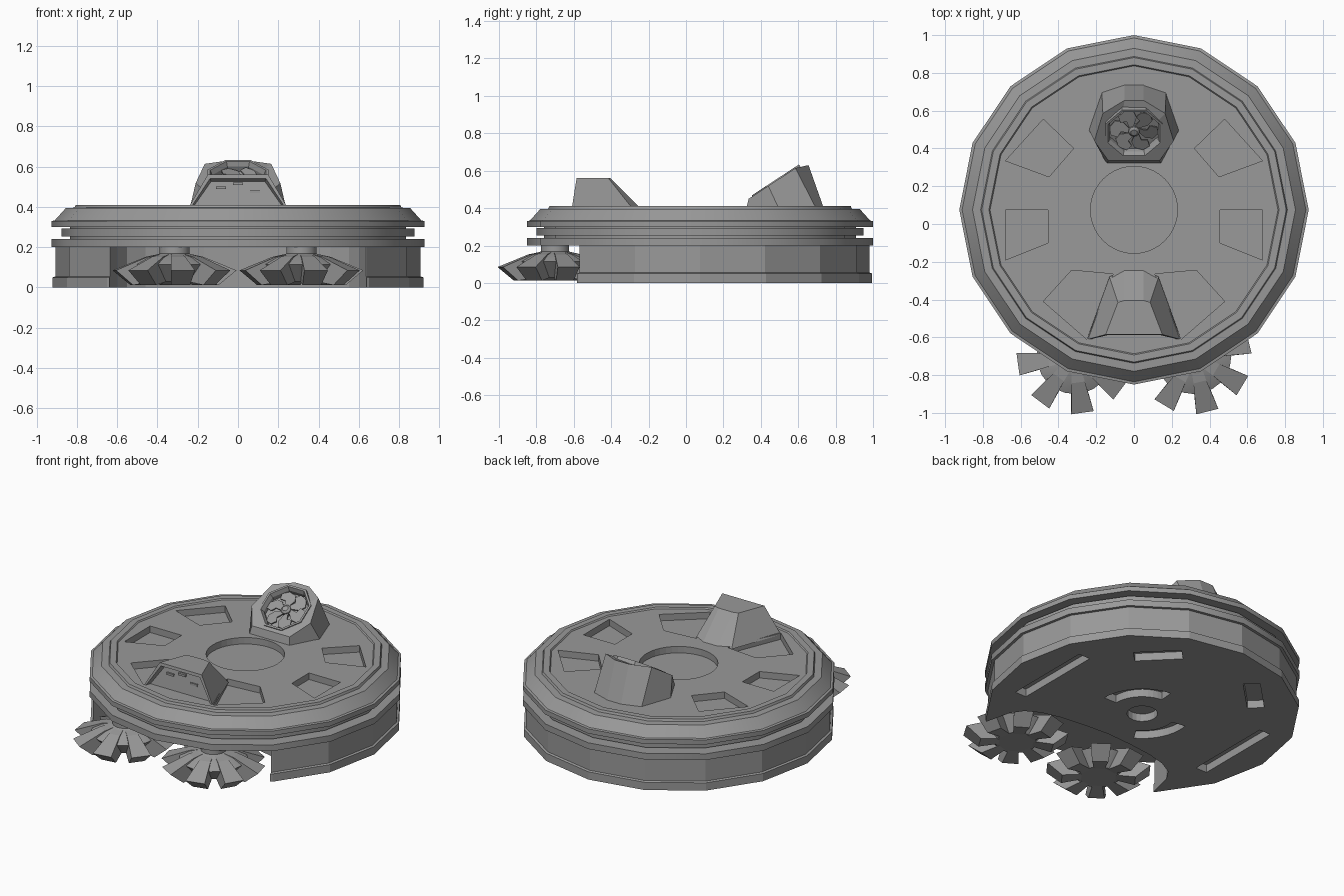
import bpy, bmesh, math
from mathutils import Matrix, Vector

if "Cube" in bpy.data.objects:
    bpy.data.objects.remove(bpy.data.objects["Cube"])

CY = 0.075  # disc centre in y
grey = bpy.data.materials.new("hull_grey")
grey.diffuse_color = (0.32, 0.32, 0.32, 1)
grey.use_nodes = True
grey.node_tree.nodes["Principled BSDF"].inputs["Base Color"].default_value = grey.diffuse_color


def make(name, bm, angle=0):
    bmesh.ops.recalc_face_normals(bm, faces=bm.faces)
    me = bpy.data.meshes.new(name)
    bm.to_mesh(me)
    bm.free()
    me.materials.append(grey)
    ob = bpy.data.objects.new(name, me)
    bpy.context.collection.objects.link(ob)
    if angle:
        pick(ob)
        bpy.ops.object.shade_smooth_by_angle(angle=math.radians(angle))
    return ob


def pick(ob):
    bpy.ops.object.select_all(action='DESELECT')
    ob.select_set(True)
    bpy.context.view_layer.objects.active = ob


def loft(bm, loops, closed=False):
    """Bridge matching vertex loops with quads."""
    rings = [[bm.verts.new(p) for p in loop] for loop in loops]
    n = len(rings[0])
    pairs = list(zip(rings, rings[1:])) + ([(rings[-1], rings[0])] if closed else [])
    for a, b in pairs:
        for i in range(n):
            bm.faces.new((a[i], a[(i + 1) % n], b[(i + 1) % n], b[i]))
    if not closed:
        bm.faces.new(rings[0])
        bm.faces.new(rings[-1])


def circle(r, z, n, c=(0, 0), a0=math.pi / 2):
    return [(c[0] + r * math.cos(a0 + 2 * math.pi * i / n),
             c[1] + r * math.sin(a0 + 2 * math.pi * i / n), z) for i in range(n)]


def prism(bm, pts, z0, z1):
    loft(bm, [[(x, y, z0) for x, y in pts], [(x, y, z1) for x, y in pts]])


def cut(ob, *builders):
    """Subtract each builder's solid from the object."""
    for build in builders:
        bm = bmesh.new()
        build(bm)
        cutter = make("cutter", bm)
        cutter.hide_render = True
        mod = ob.modifiers.new("cut", 'BOOLEAN')
        mod.operation, mod.solver, mod.object = 'DIFFERENCE', 'EXACT', cutter
        pick(ob)
        bpy.ops.object.modifier_apply(modifier=mod.name)
        bpy.data.objects.remove(cutter)


def lathe(name, profile, angle=0):
    bm = bmesh.new()
    loft(bm, [circle(r, z, 16, (0, CY)) for r, z in profile])
    return make(name, bm, angle)


def flip(pts):
    return [(-x, y) for x, y in pts]


# Upper shell with grooved edge and stepped top rim
upper = lathe("upper_shell", [(.925, .2), (.925, .24), (.835, .24), (.835, .254), (.875, .254),
                              (.875, .293), (.835, .293), (.835, .30), (.925, .30), (.925, .33),
                              (.91, .333), (.855, .394), (.812, .396), (.806, .41), (.768, .41),
                              (.762, .402)], 28)
pockets = [[(.455, .075), (.68, .075), (.68, -.19), (.455, -.10)],
           [(.48, .555), (.32, .40), (.45, .25), (.68, .335)],
           [(.33, -.245), (.11, -.265), (.25, -.61), (.48, -.41)]]


def top_pockets(bm):
    for p in pockets:
        prism(bm, p, .36, .5)
        prism(bm, flip(p), .36, .5)
    loft(bm, [circle(.23, z, 40, (0, CY)) for z in (.36, .5)])


cut(upper, top_pockets)

# Lower skirt with a wide brush bay and underside slots
skirt = lathe("lower_skirt", [(.92, 0), (.92, .05), (.907, .055), (.907, .2)])


def bay(bm):
    half = [(.66, -1.2), (.638, -.58), (.60, -.42), (.55, -.345), (.46, -.295), (.34, -.265), (.17, -.245)]
    prism(bm, half + [(0, -.235)] + flip(half[::-1]), -.1, .3)


def arc(r0, r1, a0, a1, n=10):
    ang = [math.radians(a0 + (a1 - a0) * i / n) for i in range(n + 1)]
    return ([(r0 * math.cos(a), CY + r0 * math.sin(a)) for a in ang]
            + [(r1 * math.cos(a), CY + r1 * math.sin(a)) for a in reversed(ang)])


def slots(bm):
    side = [(.65, -.21), (.73, -.21), (.73, .37), (.65, .37)]
    diag = [(.43, .52), (.50, .59), (.30, .79), (.23, .72)]
    for p in (side, diag):
        prism(bm, p, -.1, .05)
        prism(bm, flip(p), -.1, .05)
    prism(bm, arc(.2, .29, 0, 85), -.1, .05)
    prism(bm, arc(.2, .29, 170, 240), -.1, .05)
    loft(bm, [circle(.09, z, 20, (0, CY)) for z in (-.1, .05)])


cut(skirt, bay, slots)

# Side brushes: hub, spindle and eight splayed blades
for label, side, start in (("left", -1, 278), ("right", 1, 284)):
    c = (side * .315, -.70)
    bm = bmesh.new()
    loft(bm, [circle(r, z, 24, c) for r, z in ((.12, .03), (.2, .115), (.14, .148), (.075, .168), (.075, .2))])
    make(label + "_brush_hub", bm, 30)
    bm = bmesh.new()
    section = [(.08, .165, .028), (.14, .152, .035), (.302, .085, .06), (.215, .012, .048), (.10, .03, .03)]
    for k in range(8):
        a = math.radians(start + 45 * k)
        ux, uy = math.cos(a), math.sin(a)
        loft(bm, [[(c[0] + r * ux - s * w * uy, c[1] + r * uy + s * w * ux, z) for r, z, w in section]
                  for s in (-1, 1)])
    make(label + "_brush_blades", bm)

# Rear fan housing: wedge with a tilted face
base = [(.05, .74), (.17, .70), (.24, .50), (.145, .32)]
rim = [(.05, .655), (.165, .585), (.21, .44), (.135, .335)]
mirror_loop = lambda p: p + flip(p[::-1])
bm = bmesh.new()
loft(bm, [[(x, y, .39) for x, y in mirror_loop(base)],
          [(x, y, min(.63, .44 + (y - .32) * .655)) for x, y in mirror_loop(rim)]])
housing = make("fan_housing", bm)
tilt = Matrix.Translation((0, .483, .542)) @ Matrix.Rotation(math.atan(.655), 4, 'X')
A8 = math.pi / 8


def tilted(bm):
    bmesh.ops.transform(bm, matrix=tilt, verts=bm.verts)


def fan_well(bm):
    loft(bm, [circle(.15, z, 8, a0=A8) for z in (-.045, .2)])
    tilted(bm)


cut(housing, fan_well)
bm = bmesh.new()
loft(bm, [circle(r, z, 8, a0=A8) for r, z in ((.165, -.01), (.163, .01), (.15, .01), (.138, -.015),
                                               (.138, -.042), (.16, -.042))], closed=True)
tilted(bm)
make("fan_frame", bm)

# Fan rotor: hub and six swept blades
bm = bmesh.new()
loft(bm, [circle(r, z, 12) for r, z in ((.03, -.045), (.03, -.01), (.018, 0))])
for k in range(6):
    outline = [(.025, -.012), (.06, -.05), (.1, -.055), (.13, -.02), (.122, .025), (.085, .035),
               (.07, .005), (.025, .012)]
    rot = Matrix.Rotation(k * math.pi / 3, 4, 'Z')
    loft(bm, [[rot @ Vector((x, y, z + y * .2)) for x, y in outline] for z in (-.026, -.018)])
tilted(bm)
make("fan_rotor", bm)

# Front vent hood with recessed face
low = [(-.25, -.612), (.25, -.612), (.13, -.28), (.05, -.235), (-.05, -.235), (-.13, -.28)]
high = [(-.15, -.585), (.15, -.585), (.085, -.415), (.05, -.405), (-.05, -.405), (-.085, -.415)]
bm = bmesh.new()
loft(bm, [[(x, y, .39) for x, y in low], [(x, y, .56) for x, y in high]])
front = min(bm.faces, key=lambda f: f.calc_center_median().y)
bmesh.ops.recalc_face_normals(bm, faces=bm.faces)
bmesh.ops.inset_region(bm, faces=[front], thickness=.022, depth=0)
bmesh.ops.inset_region(bm, faces=[front], thickness=.012, depth=-.03)
make("vent_hood", bm)

# Vent louvres
bm = bmesh.new()
for x, z in ((-.085, .495), (0, .515), (.085, .475)):
    m = Matrix.Translation((x, -.565, z)) @ Matrix.Diagonal((.05, .02, .014, 1))
    bmesh.ops.create_cube(bm, size=1, matrix=m)
make("vent_louvres", bm)
